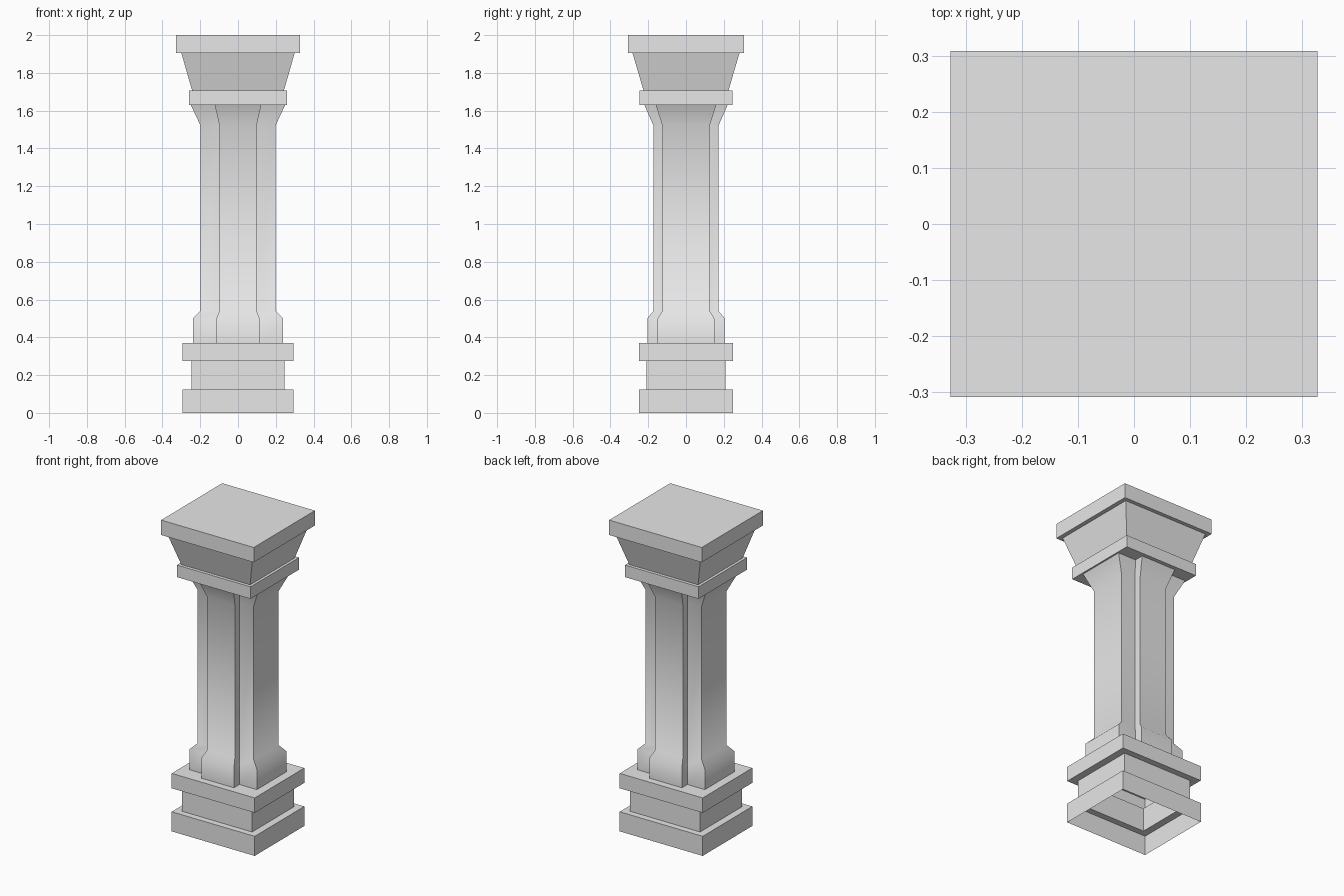
import bpy
import bmesh
import math

cube = bpy.data.objects.get("Cube")
if cube:
    bpy.data.objects.remove(cube, do_unlink=True)

# One plain stone colour
stone = bpy.data.materials.new("grey_stone")
stone.use_nodes = True
COLOUR = (0.8, 0.8, 0.8, 1.0)
stone.diffuse_color = COLOUR
for node in stone.node_tree.nodes:
    if node.type == 'BSDF_PRINCIPLED':
        node.inputs["Base Color"].default_value = COLOUR


def rectangle(hx, hy):
    return [(hx, hy), (-hx, hy), (-hx, -hy), (hx, -hy)]


def cross(ox, oy, ix, iy):
    """Plus-shaped outline: outer reach ox, oy and inner corners ix, iy."""
    corner = [(ox, iy), (ix, iy), (ix, oy)]
    outline = []
    for sx, sy in ((1, 1), (-1, 1), (-1, -1), (1, -1)):
        points = corner if sx * sy > 0 else corner[::-1]
        outline += [(sx * x, sy * y) for x, y in points]
    return outline


def loft(name, sections, cap_bottom=True, smooth=False):
    """Stack outlines (z, points) into a shell."""
    bm = bmesh.new()
    rings = [[bm.verts.new((x, y, z)) for x, y in pts] for z, pts in sections]
    for low, high in zip(rings, rings[1:]):
        n = len(low)
        for i in range(n):
            j = (i + 1) % n
            bm.faces.new((low[i], low[j], high[j], high[i]))
    bm.faces.new(rings[-1])
    if cap_bottom:
        bm.faces.new(rings[0][::-1])
    bm.normal_update()
    if smooth:
        for f in bm.faces:
            f.smooth = True
        for e in bm.edges:
            e.smooth = e.calc_face_angle(math.pi) < math.radians(60)
    mesh = bpy.data.meshes.new(name)
    bm.to_mesh(mesh)
    bm.free()
    mesh.materials.append(stone)
    obj = bpy.data.objects.new(name, mesh)
    bpy.context.collection.objects.link(obj)
    return obj


# Stepped pedestal: two wide plates around a narrower block, open underneath
plate = rectangle(0.293, 0.25)
block = rectangle(0.247, 0.21)
loft("pedestal", [(0, plate), (0.125, plate), (0.125, block),
                  (0.275, block), (0.275, plate), (0.37, plate)],
     cap_bottom=False)

# Cross-shaped shaft, flaring at the foot and the neck
foot = cross(0.238, 0.205, 0.115, 0.15)
middle = cross(0.198, 0.172, 0.098, 0.125)
neck = cross(0.25, 0.22, 0.123, 0.16)
loft("shaft", [(0.37, foot), (0.5, foot), (0.54, middle),
               (1.52, middle), (1.63, neck)], smooth=True)

# Capital: collar, widening bell and square top slab
collar = rectangle(0.26, 0.245)
slab = rectangle(0.327, 0.308)
loft("capital", [(1.63, collar), (1.707, collar),
                 (1.707, rectangle(0.243, 0.225)),
                 (1.905, rectangle(0.3, 0.283)),
                 (1.905, slab), (2.0, slab)])
